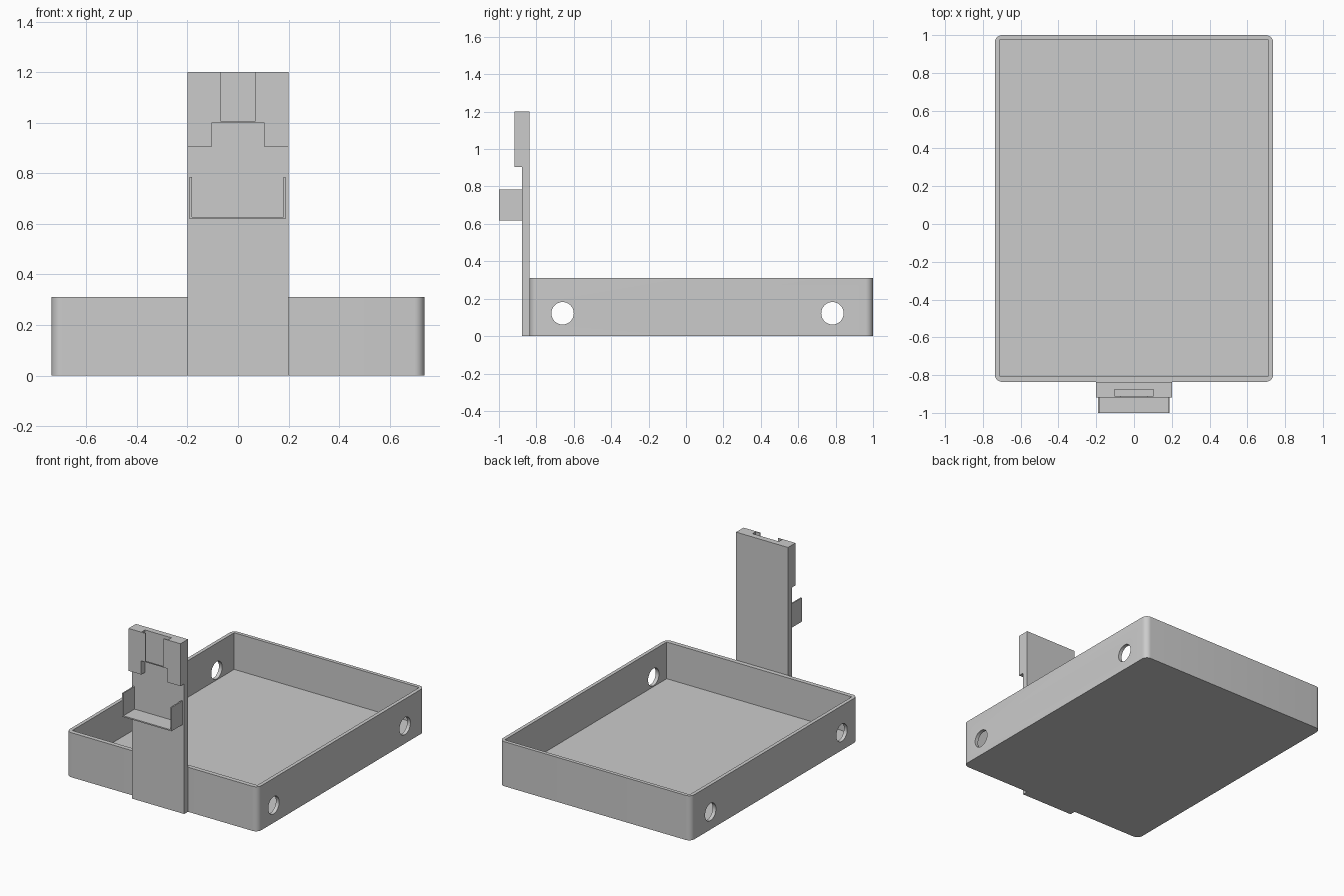
import bpy
import bmesh
import math
from mathutils import Matrix

cube = bpy.data.objects.get("Cube")
if cube:
    bpy.data.objects.remove(cube, do_unlink=True)

GREY = (0.6, 0.6, 0.6, 1)
grey = bpy.data.materials.new("light_grey")
grey.use_nodes = True
grey.diffuse_color = GREY
grey.node_tree.nodes["Principled BSDF"].inputs["Base Color"].default_value = GREY


def finish(name, bm):
    bmesh.ops.recalc_face_normals(bm, faces=bm.faces)
    mesh = bpy.data.meshes.new(name)
    bm.to_mesh(mesh)
    bm.free()
    mesh.materials.append(grey)
    obj = bpy.data.objects.new(name, mesh)
    bpy.context.collection.objects.link(obj)
    return obj


def box(name, x, y, z, corner=0):
    """Box from ranges, with optional rounded upright corners."""
    bm = bmesh.new()
    size = [b - a for a, b in (x, y, z)]
    mid = [(a + b) / 2 for a, b in (x, y, z)]
    bmesh.ops.create_cube(bm, size=1, matrix=Matrix.Translation(mid) @ Matrix.Diagonal((*size, 1)))
    if corner:
        upright = [e for e in bm.edges if abs(e.verts[0].co.z - e.verts[1].co.z) > 0.01]
        bmesh.ops.bevel(bm, geom=upright, offset=corner, segments=8, profile=0.5, affect='EDGES')
    return finish(name, bm)


def prism(name, outline, y0, y1):
    """Extrude an (x, z) outline from y0 to y1."""
    bm = bmesh.new()
    face = bm.faces.new([bm.verts.new((x, y0, z)) for x, z in outline])
    out = bmesh.ops.extrude_face_region(bm, geom=[face])
    moved = [v for v in out["geom"] if isinstance(v, bmesh.types.BMVert)]
    bmesh.ops.translate(bm, verts=moved, vec=(0, y1 - y0, 0))
    return finish(name, bm)


def cut(obj, cutter):
    mod = obj.modifiers.new("cut", 'BOOLEAN')
    mod.operation = 'DIFFERENCE'
    mod.solver = 'EXACT'
    mod.object = cutter
    bpy.context.view_layer.objects.active = obj
    bpy.ops.object.modifier_apply(modifier=mod.name)
    bpy.data.objects.remove(cutter, do_unlink=True)


# Open tray with rounded outer corners
BACK = -0.836
FRONT = -0.877
tray = box("tray", (-0.737, 0.737), (BACK, 1), (0, 0.31), corner=0.04)
cut(tray, box("tray_hollow", (-0.712, 0.712), (-0.805, 0.975), (0.055, 0.5)))

# Round holes through both side walls
for y in (-0.66, 0.783):
    bm = bmesh.new()
    bmesh.ops.create_cone(bm, cap_ends=True, segments=40, radius1=0.06, radius2=0.06, depth=2,
                          matrix=Matrix.Translation((0, y, 0.122)) @ Matrix.Rotation(math.pi / 2, 4, 'Y'))
    cut(tray, finish("hole_cutter", bm))

bpy.ops.object.select_all(action='DESELECT')
tray.select_set(True)
bpy.context.view_layer.objects.active = tray
bpy.ops.object.shade_smooth_by_angle(angle=math.radians(30))

# Upright post on the front wall
box("post", (-0.2, 0.2), (FRONT, BACK), (0, 1.2))

# Slotted holder at the top: two side rails and a thin lipped front plate
for side, s in (("left", 1), ("right", -1)):
    box(side + "_rail", sorted((s * 0.102, s * 0.2)), (-0.918, FRONT), (0.905, 1.2))
prism("slot_lip", [(-0.102, 1.0), (0.102, 1.0), (0.102, 1.2), (0.07, 1.2),
                   (0.07, 1.006), (-0.07, 1.006), (-0.07, 1.2), (-0.102, 1.2)],
      -0.918, -0.911)

# Thin U-shaped cradle
prism("cradle", [(-0.191, 0.619), (0.188, 0.619), (0.188, 0.785), (0.179, 0.785),
                 (0.179, 0.628), (-0.182, 0.628), (-0.182, 0.785), (-0.191, 0.785)],
      -1, FRONT)
